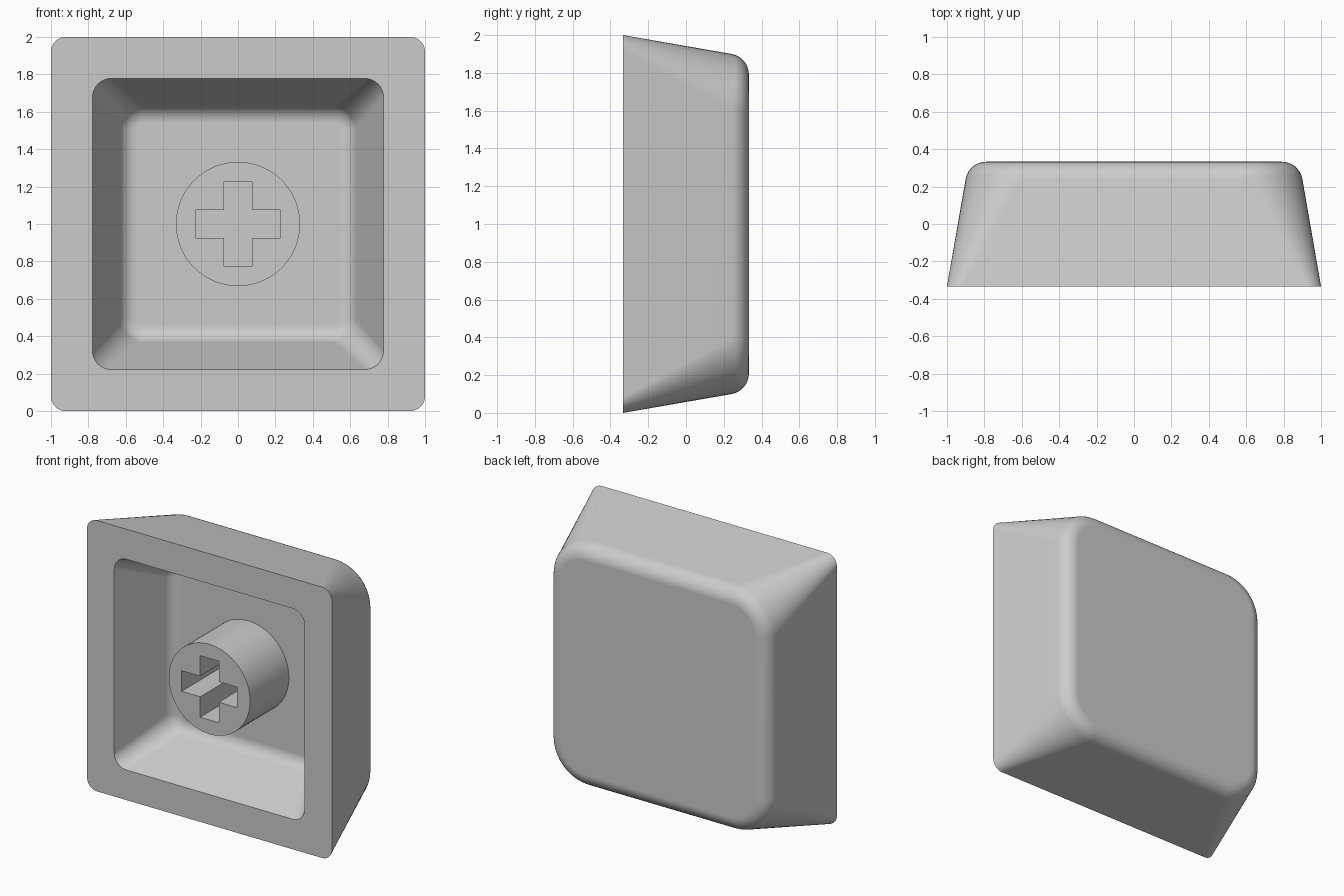
import bpy, bmesh
from math import sin, cos, pi, radians
from mathutils import Vector

cube = bpy.data.objects.get("Cube")
if cube:
    bpy.data.objects.remove(cube, do_unlink=True)

FRONT, BACK, FLOOR = -0.333, 0.333, 0.12
MID = 1.0  # height of the centre axis

grey = bpy.data.materials.new("light_grey")
grey.use_nodes = True
grey.diffuse_color = (0.6, 0.6, 0.6, 1)
bsdf = next(n for n in grey.node_tree.nodes if n.type == "BSDF_PRINCIPLED")
bsdf.inputs["Base Color"].default_value = grey.diffuse_color


def finish(bm, name):
    """Turn a bmesh into a smooth grey object with crisp edges."""
    mesh = bpy.data.meshes.new(name)
    bm.to_mesh(mesh)
    bm.free()
    mesh.materials.append(grey)
    obj = bpy.data.objects.new(name, mesh)
    bpy.context.collection.objects.link(obj)
    bpy.ops.object.select_all(action="DESELECT")
    obj.select_set(True)
    bpy.context.view_layer.objects.active = obj
    bpy.ops.object.shade_smooth_by_angle(angle=radians(30))
    weighted = obj.modifiers.new("Flat face normals", "WEIGHTED_NORMAL")
    weighted.keep_sharp = True
    return obj


def rounded_square(bm, half, radius, y, segments=10):
    """Ring of vertices round a square with rounded corners."""
    ring = []
    for corner in range(4):
        mid = pi / 4 + corner * pi / 2
        cx = (half - radius) * (1 if cos(mid) > 0 else -1)
        cz = (half - radius) * (1 if sin(mid) > 0 else -1)
        for i in range(segments + 1):
            a = corner * pi / 2 + i / segments * pi / 2
            ring.append(bm.verts.new((cx + radius * cos(a), y, MID + cz + radius * sin(a))))
    return ring


def wall(start, end, steps):
    """Straight run of (half, radius, y) sections."""
    a, b = Vector(start), Vector(end)
    return [a.lerp(b, i / steps) for i in range(steps + 1)]


def fillet(start, inset, y_end, tilt, steps=8):
    """Sections that round a tilted wall into a flat face."""
    half, radius, y = start
    out = []
    for i in range(1, steps + 1):
        a = tilt + (pi / 2 - tilt) * i / steps
        drop = inset * (1 - cos(a) / cos(tilt))
        rise = (y_end - y) * (sin(a) - sin(tilt)) / (1 - sin(tilt))
        out.append(Vector((half - drop, radius - drop, y + rise)))
    return out


# Cap shell: back face, outer wall, rim, inner wall, floor
outer_edge = (0.9, 0.3, 0.242)
inner_edge = (0.63, 0.12, 0.06)
outer = wall((1.0, 0.08, FRONT), outer_edge, 6) + fillet(outer_edge, 0.11, BACK, radians(10))
inner = wall((0.778, 0.1, FRONT), inner_edge, 4) + fillet(inner_edge, 0.09, FLOOR, radians(21))

bm = bmesh.new()
rings = [rounded_square(bm, *s) for s in list(reversed(outer)) + inner]
for a, b in zip(rings, rings[1:]):
    for i in range(len(a)):
        j = (i + 1) % len(a)
        bm.faces.new((a[i], a[j], b[j], b[i]))
bm.faces.new(rings[0])
bm.faces.new(rings[-1])
bmesh.ops.recalc_face_normals(bm, faces=bm.faces)
finish(bm, "cap_shell")

# Round stem with a cross-shaped socket
bm = bmesh.new()


def outline(points):
    verts = [bm.verts.new((x, FRONT, MID + z)) for x, z in points]
    return [bm.edges.new((v, verts[(i + 1) % len(verts)])) for i, v in enumerate(verts)]


STEM_RADIUS, ARM, SLOT, SIDES = 0.332, 0.227, 0.076, 64
circle = [(STEM_RADIUS * cos(2 * pi * i / SIDES), STEM_RADIUS * sin(2 * pi * i / SIDES))
          for i in range(SIDES)]
cross = []
x_z = [(ARM, -SLOT), (ARM, SLOT), (SLOT, SLOT)]
for _ in range(4):
    cross += x_z
    x_z = [(-z, x) for x, z in x_z]  # quarter turn

edges = outline(circle) + outline(cross)
bmesh.ops.triangle_fill(bm, edges=edges, use_beauty=True, normal=(0, -1, 0))
walls = bmesh.ops.extrude_edge_only(bm, edges=edges)["geom"]
for v in (g for g in walls if isinstance(g, bmesh.types.BMVert)):
    v.co.y = FLOOR
bmesh.ops.recalc_face_normals(bm, faces=bm.faces)
end_face = next(f for f in bm.faces if abs(f.normal.y) > 0.9)
if end_face.normal.y > 0:
    bmesh.ops.reverse_faces(bm, faces=bm.faces)
finish(bm, "stem")
